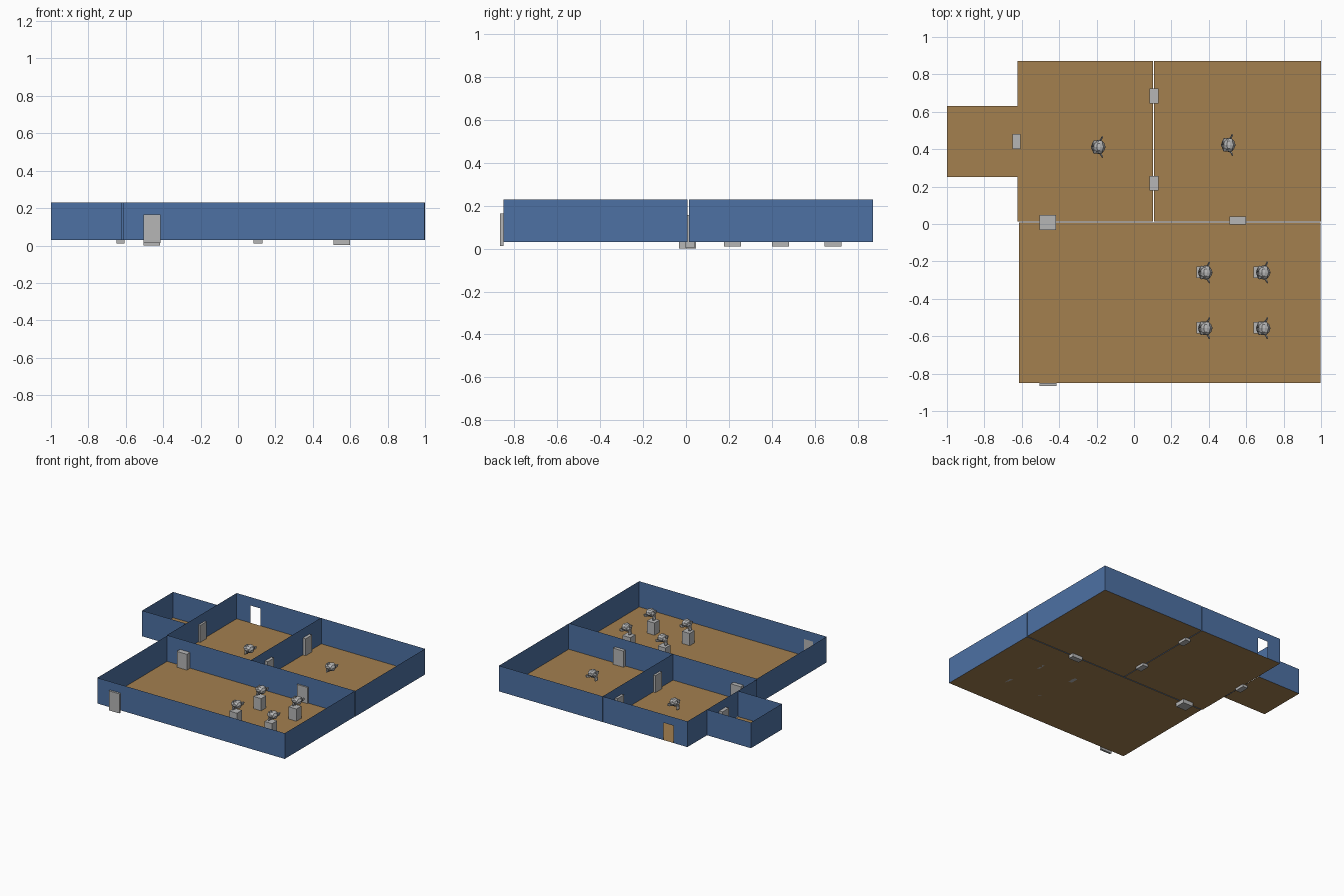
import bpy, bmesh, math

if "Cube" in bpy.data.objects:
    bpy.data.objects.remove(bpy.data.objects["Cube"])

def material(name, rgb):
    m = bpy.data.materials.new(name)
    m.diffuse_color = (*rgb, 1)
    m.use_nodes = True
    m.node_tree.nodes["Principled BSDF"].inputs["Base Color"].default_value = m.diffuse_color
    return m

BLUE = material("wall blue", (0.075, 0.165, 0.37))
TAN = material("floor tan", (0.37, 0.215, 0.078))
GREY = material("plain grey", (0.47, 0.47, 0.47))
FLOOR, TOP = 0.03, 0.23

def sheet(name, quads, mat):
    """Thin sheet object made of a few quads."""
    bm = bmesh.new()
    for quad in quads:
        bm.faces.new([bm.verts.new(p) for p in quad])
    bmesh.ops.remove_doubles(bm, verts=bm.verts, dist=1e-5)
    me = bpy.data.meshes.new(name)
    bm.to_mesh(me)
    bm.free()
    me.materials.append(mat)
    ob = bpy.data.objects.new(name, me)
    bpy.context.collection.objects.link(ob)

def upright(a, b, z0=FLOOR, z1=TOP):
    return [(*a, z0), (*b, z0), (*b, z1), (*a, z1)]

def pierced(y, x0, x1, h0, h1, hz):
    """Wall along x with a doorway from h0 to h1, up to height hz."""
    return [upright((x0, y), (h0, y)), upright((h0, y), (h1, y), hz),
            upright((h1, y), (x1, y))]

def box(name, x0, x1, y0, y1, z0, z1):
    bpy.ops.mesh.primitive_cube_add(size=1, location=((x0+x1)/2, (y0+y1)/2, (z0+z1)/2))
    ob = bpy.context.object
    ob.name = name
    ob.scale = (x1-x0, y1-y0, z1-z0)
    ob.data.materials.append(GREY)

def room(name, x0, x1, y0, y1, front=True, back=True, left=True, right=True,
         front_hole=None, back_hole=None):
    sheet(name + "_floor", [[(x0, y0, FLOOR), (x1, y0, FLOOR),
                             (x1, y1, FLOOR), (x0, y1, FLOOR)]], TAN)
    walls = []
    for on, y, hole in ((front, y0, front_hole), (back, y1, back_hole)):
        if on:
            walls += pierced(y, x0, x1, *hole) if hole else [upright((x0, y), (x1, y))]
    for on, x in ((left, x0), (right, x1)):
        if on:
            walls.append(upright((x, y0), (x, y1)))
    sheet(name + "_walls", walls, BLUE)

# Rooms
room("hall", -0.616, 0.998, -0.85, 0.008, front_hole=(-0.50, -0.42, 0.16))
room("left_room", -0.622, 0.102, 0.014, 0.872, back_hole=(-0.505, -0.415, 0.165))
room("right_room", 0.107, 1.0, 0.014, 0.872)
room("annex", -1.0, -0.624, 0.25, 0.63, right=False)

# Door slabs, reaching slightly below the floor
box("front_door", -0.505, -0.414, -0.867, -0.851, 0.013, 0.165)
box("hall_door_left", -0.505, -0.418, -0.032, 0.047, 0.0, 0.153)
box("hall_door_right", 0.51, 0.60, -0.003, 0.04, 0.004, 0.156)
box("divider_door_back", 0.083, 0.131, 0.645, 0.725, 0.01, 0.162)
box("divider_door_front", 0.083, 0.131, 0.178, 0.256, 0.01, 0.162)
box("annex_door", -0.65, -0.606, 0.40, 0.48, 0.01, 0.162)

def head(name, x, y, z):
    bpy.ops.mesh.primitive_monkey_add(size=0.086, location=(x, y, z),
                                      rotation=(-0.17, 0, -math.pi/2))
    ob = bpy.context.object
    ob.name = name
    ob.data.materials.append(GREY)

# Sculpted heads on plinths in the hall
n = 0
for px, hx in ((0.368, 0.38), (0.671, 0.69)):
    for py in (-0.257, -0.555):
        n += 1
        box(f"plinth_{n}", px-0.033, px+0.033, py-0.031, py+0.031, FLOOR, 0.125)
        head(f"plinth_head_{n}", hx, py-0.002, 0.167)

# Heads in the back rooms
head("left_room_head", -0.192, 0.412, 0.077)
head("right_room_head", 0.503, 0.423, 0.118)
